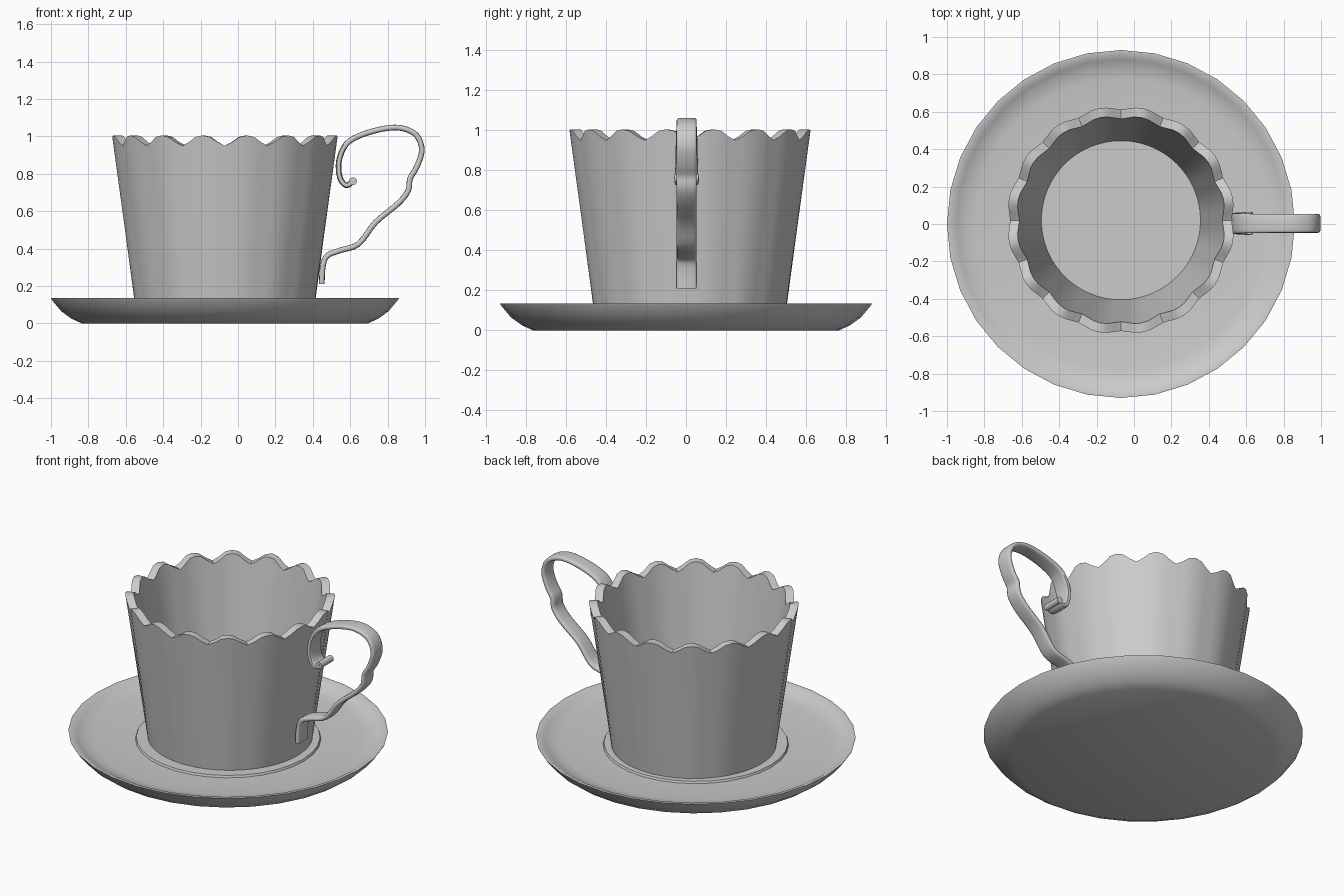
import bpy, bmesh
from math import sin, cos, pi, radians, copysign
from mathutils import Vector

cube = bpy.data.objects.get("Cube")
if cube:
    bpy.data.objects.remove(cube, do_unlink=True)

CENTRE_X = -0.07
TEETH = 16

china = bpy.data.materials.new("grey china")
china.use_nodes = True
china.diffuse_color = (0.6, 0.6, 0.6, 1)
china.node_tree.nodes["Principled BSDF"].inputs["Base Color"].default_value = (0.6, 0.6, 0.6, 1)


def loft(name, rings, location, angle):
    """Skin a list of equal-length rings and cap both ends."""
    bm = bmesh.new()
    loops = [[bm.verts.new(p) for p in ring] for ring in rings]
    n = len(loops[0])
    for a, b in zip(loops, loops[1:]):
        for i in range(n):
            j = (i + 1) % n
            bm.faces.new((a[i], a[j], b[j], b[i]))
    bm.faces.new(loops[0])
    bm.faces.new(loops[-1])
    bmesh.ops.recalc_face_normals(bm, faces=bm.faces)
    mesh = bpy.data.meshes.new(name)
    bm.to_mesh(mesh)
    bm.free()
    mesh.materials.append(china)
    obj = bpy.data.objects.new(name, mesh)
    obj.location = location
    bpy.context.collection.objects.link(obj)
    bpy.ops.object.select_all(action="DESELECT")
    obj.select_set(True)
    bpy.context.view_layer.objects.active = obj
    bpy.ops.object.shade_smooth_by_angle(angle=radians(angle))
    return obj


def circle(r, z, n):
    return [(r * cos(2 * pi * i / n), r * sin(2 * pi * i / n), z) for i in range(n)]


# Saucer: shallow dish with a slightly raised seat under the cup
dish = [(0.765, 0), (0.82, 0.025), (0.875, 0.065), (0.925, 0.125), (0.93, 0.135),
        (0.91, 0.135), (0.88, 0.118), (0.84, 0.1), (0.78, 0.09), (0.54, 0.085),
        (0.535, 0.098), (0.45, 0.098)]
loft("saucer", [circle(r, z, 32) for r, z in dish], (CENTRE_X, 0, 0), 35)

# Cup: tapered wall whose rim rises and falls in pointed scallops
scallop = [0, 0.35, 0.85, 1, 0.85, 0.35]
STEPS = TEETH * len(scallop)


def rim(r):
    ring = []
    for i in range(STEPS):
        a = 2 * pi * i / STEPS
        h = scallop[i % len(scallop)]
        rr = r - 0.018 * (1 - h)
        ring.append((rr * cos(a), rr * sin(a), 0.95 + 0.055 * h))
    return ring


cup_rings = [circle(0.48, 0.095, STEPS), rim(0.61), rim(0.56), circle(0.425, 0.12, STEPS)]
loft("cup", cup_rings, (CENTRE_X, 0.02, 0), 35)

# Handle: flat rounded strap swept along a curling path (x, z)
path = [(0.62, 0.765), (0.58, 0.738), (0.545, 0.78), (0.54, 0.87), (0.58, 0.96),
        (0.665, 1.01), (0.79, 1.043), (0.88, 1.043), (0.955, 1.005), (0.983, 0.925),
        (0.955, 0.835), (0.92, 0.775), (0.91, 0.71), (0.855, 0.64), (0.735, 0.54),
        (0.645, 0.425), (0.545, 0.39), (0.475, 0.36), (0.453, 0.3), (0.448, 0.21)]
pts = [Vector((x, 0, z)) for x, z in path]
pts = [2 * pts[0] - pts[1]] + pts + [2 * pts[-1] - pts[-2]]

# Smooth the path with a Catmull-Rom spline
line = []
for p0, p1, p2, p3 in zip(pts, pts[1:], pts[2:], pts[3:]):
    for k in range(4):
        t = k / 4
        line.append(0.5 * (2 * p1 + (p2 - p0) * t + (2 * p0 - 5 * p1 + 4 * p2 - p3) * t * t
                           + (3 * p1 - p0 - 3 * p2 + p3) * t ** 3))
line.append(pts[-2])


def soft(v):
    return copysign(abs(v) ** 0.5, v)


strap = []
for i, p in enumerate(line):
    d = (line[min(i + 1, len(line) - 1)] - line[max(i - 1, 0)]).normalized()
    side = Vector((d.z, 0, -d.x))
    half = 0.05 + 0.012 * max(0, 1 - i / 22)    # the curl is a little wider
    ring = []
    for k in range(16):
        a = 2 * pi * k / 16
        ring.append(p + Vector((0, half * soft(cos(a)), 0)) + side * 0.015 * soft(sin(a)))
    strap.append(ring)
loft("handle", strap, (0, 0.003, 0), 50)

# Rolled bead closing the curl
bead = [[(0.615 + 0.021 * cos(2 * pi * k / 12), y, 0.76 + 0.021 * sin(2 * pi * k / 12))
         for k in range(12)] for y in (-0.06, 0.06)]
loft("handle_curl_end", bead, (0, 0.003, 0), 40)
